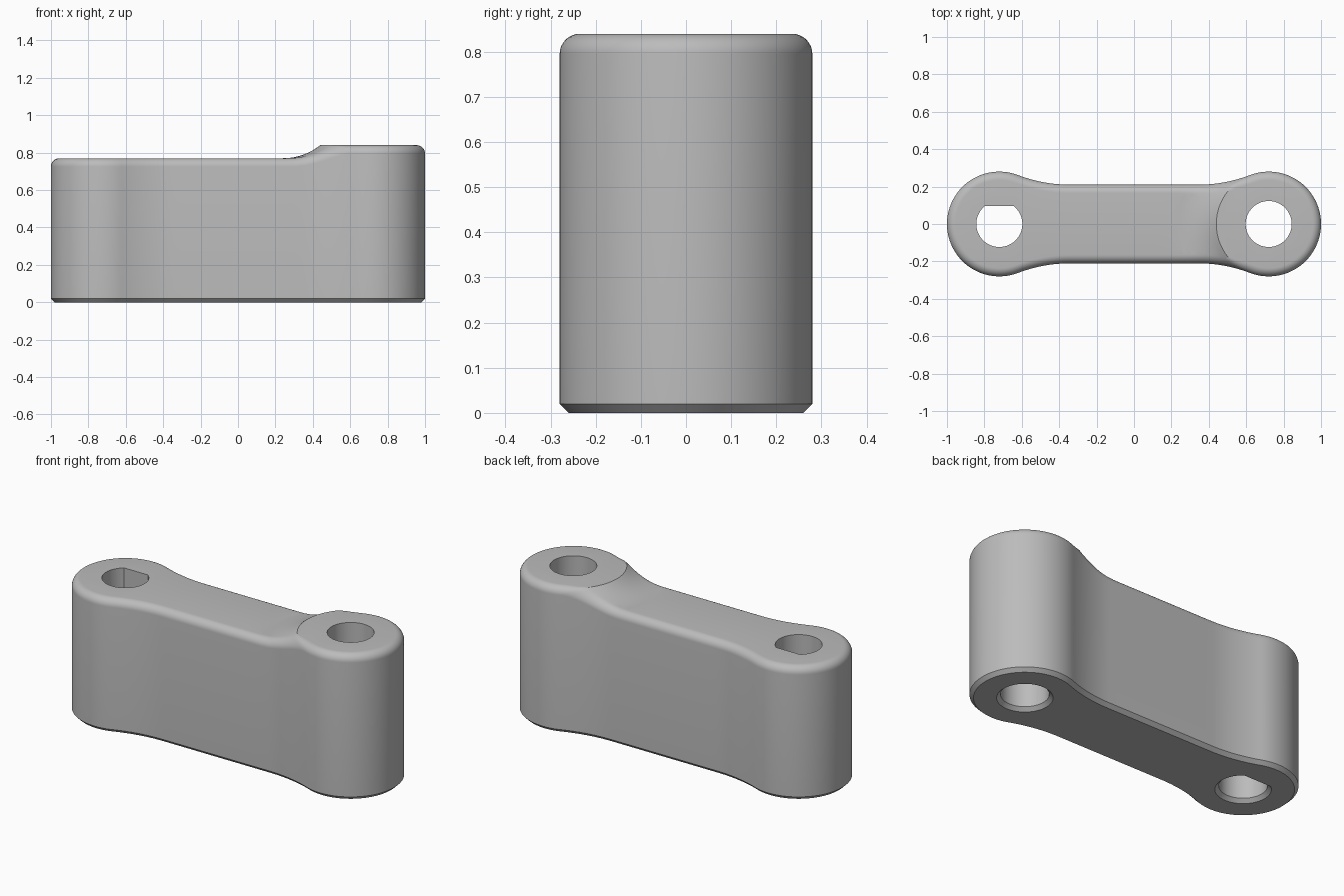
import bpy, bmesh
from math import sin, cos, pi, atan2, sqrt, radians
from mathutils import Vector
from mathutils.geometry import delaunay_2d_cdt

if "Cube" in bpy.data.objects:
    bpy.data.objects.remove(bpy.data.objects["Cube"], do_unlink=True)

BOSS_X, BOSS_R = 0.72, 0.28       # round ends
WAIST, WAIST_X = 0.21, 0.34       # half width and half length of the straight waist
LOW, HIGH = 0.77, 0.84            # top heights
ROUND, CHAMFER = 0.045, 0.02      # top and bottom edge treatment
HOLE_R, FLAT_Y = 0.123, 0.097     # bores
STEP_R, STEP_ARC = 0.48, 0.32     # sweep between the two top heights
# Radius of the concave blend, tangent to the waist and the round end
dx = BOSS_X - WAIST_X
BLEND = (dx**2 + WAIST**2 - BOSS_R**2) / (2 * (BOSS_R - WAIST))
TANGENT = atan2(WAIST + BLEND, -dx)


def outline(d):
    """Closed outline, moved inward by d."""
    q = []
    for i in range(37):
        a = TANGENT * i / 36
        q.append((BOSS_X + (BOSS_R - d) * cos(a), (BOSS_R - d) * sin(a)))
    for i in range(1, 17):
        a = (TANGENT - pi) + (-pi / 2 - TANGENT + pi) * i / 16
        q.append((WAIST_X + (BLEND + d) * cos(a), WAIST + BLEND + (BLEND + d) * sin(a)))
    for i in range(1, 9):
        q.append((WAIST_X * (1 - i / 8), WAIST - d))
    half = q + [(-x, y) for x, y in q[-2::-1]]
    return half + [(x, -y) for x, y in half[-2:0:-1]]


def half_width(x, d):
    u = max(x - WAIST_X, 0)
    return WAIST + BLEND - sqrt((BLEND + d)**2 - u * u)


def top_height(x, y):
    r = sqrt((x - BOSS_X)**2 + y * y)
    if r <= BOSS_R + 1e-4:
        return HIGH
    if r >= STEP_R:
        return LOW
    return LOW + STEP_ARC - sqrt(STEP_ARC**2 - (STEP_R - r)**2)


def bridge(bm, a, b):
    for i in range(len(a)):
        j = (i + 1) % len(a)
        bm.faces.new((a[i], a[j], b[j], b[i]))


def finish(bm, name, mat):
    bmesh.ops.remove_doubles(bm, verts=bm.verts, dist=1e-4)
    bmesh.ops.recalc_face_normals(bm, faces=bm.faces)
    mesh = bpy.data.meshes.new(name)
    bm.to_mesh(mesh)
    bm.free()
    mesh.materials.append(mat)
    ob = bpy.data.objects.new(name, mesh)
    bpy.context.collection.objects.link(ob)
    return ob


grey = bpy.data.materials.new("plain grey")
grey.use_nodes = True
colour = (0.5, 0.5, 0.5, 1)
grey.diffuse_color = colour
grey.node_tree.nodes["Principled BSDF"].inputs["Base Color"].default_value = colour

# Link body: chamfered base, straight wall, rounded top edge
bm = bmesh.new()
rings = [[bm.verts.new((x, y, 0)) for x, y in outline(CHAMFER)],
         [bm.verts.new((x, y, CHAMFER)) for x, y in outline(0)]]
for i in range(9):
    a = pi / 2 * i / 8
    drop = ROUND * (1 - sin(a))
    rings.append([bm.verts.new((x, y, top_height(x, y) - drop))
                  for x, y in outline(ROUND * (1 - cos(a)))])
for a, b in zip(rings, rings[1:]):
    bridge(bm, a, b)
bm.faces.new(rings[0][::-1])

# Top surface, with arcs sweeping down from the high end
points = [Vector(p) for p in outline(ROUND)]
edges = [(i, (i + 1) % len(points)) for i in range(len(points))]
for k in range(11):
    r = BOSS_R + (STEP_R - BOSS_R) * k / 10
    previous = None
    for i in range(61):
        a = pi * (0.5 + i / 60)
        x, y = BOSS_X + r * cos(a), r * sin(a)
        if abs(y) < half_width(x, ROUND) - 0.003:
            points.append(Vector((x, y)))
            if previous is not None:
                edges.append((previous, len(points) - 1))
            previous = len(points) - 1
        else:
            previous = None
loop = list(range(len(outline(ROUND))))
co, _, tris, *_ = delaunay_2d_cdt(points, edges, [loop], 1, 1e-6)
verts = [bm.verts.new((p.x, p.y, top_height(p.x, p.y))) for p in co]
for t in tris:
    bm.faces.new([verts[i] for i in t])
body = finish(bm, "link_body", grey)


# Bores: one round, one with a flat side, both chamfered underneath
def cut_bore(name, cx, flat):
    bm = bmesh.new()
    profile = []
    for i in range(64):
        a = 2 * pi * i / 64
        profile.append((HOLE_R * cos(a), HOLE_R * sin(a)))
    if flat:
        c = sqrt(HOLE_R**2 - FLAT_Y**2)
        profile = [p for p in profile if p[1] < FLAT_Y - 0.002]
        cut = next(i for i, p in enumerate(profile) if p[0] < 0 and p[1] > 0)
        profile[cut:cut] = [(c, FLAT_Y), (-c, FLAT_Y)]
    levels = []
    for z, grow in ((-CHAMFER, 2 * CHAMFER), (CHAMFER, 0), (1, 0)):
        s = 1 + grow / HOLE_R
        levels.append([bm.verts.new((cx + x * s, y * s, z)) for x, y in profile])
    for a, b in zip(levels, levels[1:]):
        bridge(bm, a, b)
    bm.faces.new(levels[0][::-1])
    bm.faces.new(levels[-1])
    cutter = finish(bm, name, grey)
    cutter.hide_render = True
    mod = body.modifiers.new(name, 'BOOLEAN')
    mod.operation = 'DIFFERENCE'
    mod.solver = 'EXACT'
    mod.object = cutter
    bpy.ops.object.modifier_apply(modifier=mod.name)
    bpy.data.objects.remove(cutter, do_unlink=True)


bpy.ops.object.select_all(action='DESELECT')
body.select_set(True)
bpy.context.view_layer.objects.active = body
cut_bore("round_bore", BOSS_X, False)
cut_bore("flat_sided_bore", -BOSS_X, True)
bpy.ops.object.shade_smooth_by_angle(angle=radians(25))
